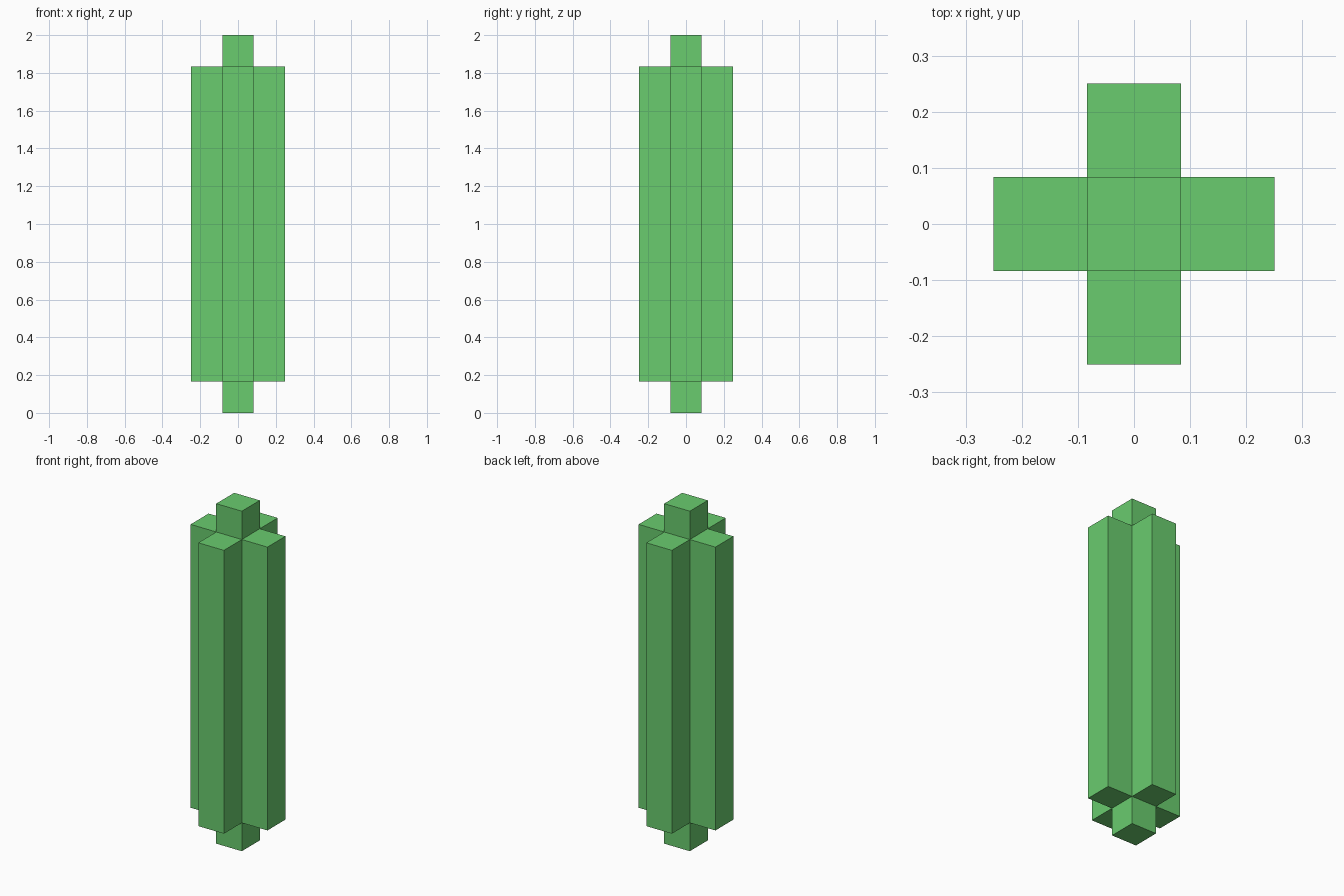
import bpy
import bmesh
from mathutils import Vector

cube = bpy.data.objects.get("Cube")
if cube:
    bpy.data.objects.remove(cube, do_unlink=True)

UNIT = 1 / 6          # width of the core and reach of each rib
HALF = UNIT / 2

# Green material
green = bpy.data.materials.new("leaf_green")
green.use_nodes = True
colour = (0.144, 0.604, 0.156, 1)
green.diffuse_color = colour
green.node_tree.nodes["Principled BSDF"].inputs["Base Color"].default_value = colour

bm = bmesh.new()

# Square core: foot, long middle and tip, extruded upward in turn
corners = [(-HALF, -HALF), (HALF, -HALF), (HALF, HALF), (-HALF, HALF)]
rings = [[bm.verts.new((x, y, z)) for x, y in corners]
         for z in (0, UNIT, 2 - UNIT, 2)]
bm.faces.new(rings[0][::-1])
bm.faces.new(rings[-1])
sides = []
for low, high in zip(rings, rings[1:]):
    for i in range(4):
        j = (i + 1) % 4
        sides.append(bm.faces.new((low[i], low[j], high[j], high[i])))
bm.normal_update()

# Four ribs pulled out of the middle section
middle = [f for f in sides if abs(f.calc_center_median().z - 1) < UNIT]
directions = [Vector(f.normal) for f in middle]
ribs = bmesh.ops.extrude_discrete_faces(bm, faces=middle)["faces"]
for face in ribs:
    face.normal_update()
    centre = face.calc_center_median()
    outward = max(directions, key=lambda d: d.dot(centre))
    bmesh.ops.translate(bm, verts=face.verts, vec=outward * UNIT)

bmesh.ops.recalc_face_normals(bm, faces=bm.faces)
mesh = bpy.data.meshes.new("ribbed_column")
bm.to_mesh(mesh)
bm.free()
mesh.materials.append(green)
column = bpy.data.objects.new("ribbed_column", mesh)
bpy.context.collection.objects.link(column)
